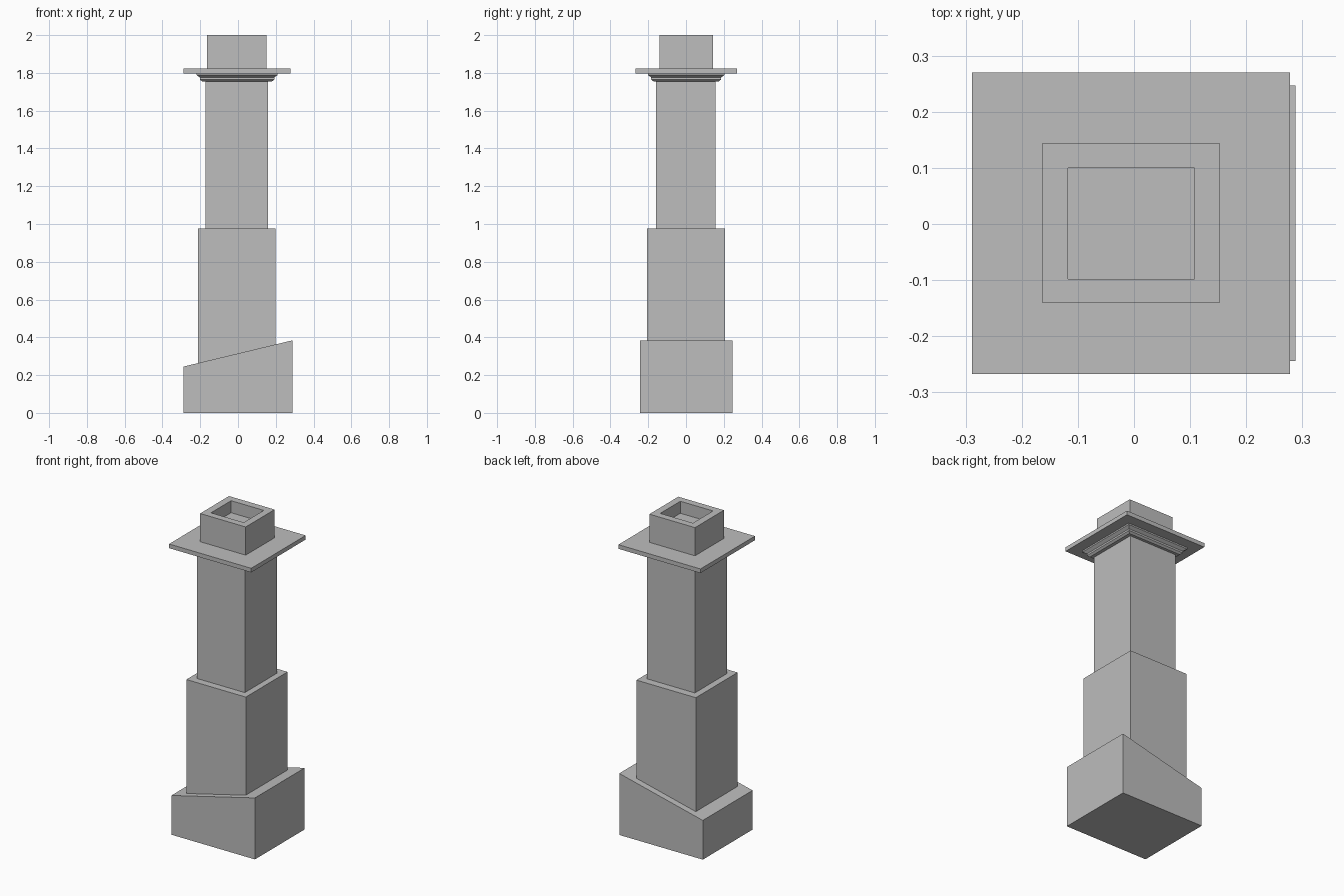
import bpy
import bmesh

cube = bpy.data.objects.get("Cube")
if cube:
    bpy.data.objects.remove(cube, do_unlink=True)

stone = bpy.data.materials.new("grey stone")
stone.use_nodes = True
GREY = (0.51, 0.51, 0.51, 1)
stone.diffuse_color = GREY
stone.node_tree.nodes["Principled BSDF"].inputs["Base Color"].default_value = GREY


def stack(name, rings):
    """Closed solid from rectangles (x0, x1, y0, y1, z), joined bottom to top."""
    bm = bmesh.new()
    loops = []
    for x0, x1, y0, y1, z in rings:
        loops.append([bm.verts.new((x, y, z)) for x, y in
                      ((x0, y0), (x1, y0), (x1, y1), (x0, y1))])
    for low, high in zip(loops, loops[1:]):
        for i in range(4):
            j = (i + 1) % 4
            bm.faces.new((low[i], low[j], high[j], high[i]))
    bm.faces.new(loops[0][::-1])
    bm.faces.new(loops[-1])
    bmesh.ops.recalc_face_normals(bm, faces=bm.faces)
    mesh = bpy.data.meshes.new(name)
    bm.to_mesh(mesh)
    bm.free()
    mesh.materials.append(stone)
    obj = bpy.data.objects.new(name, mesh)
    bpy.context.collection.objects.link(obj)
    return obj


def block(name, x0, x1, y0, y1, z0, z1):
    return stack(name, [(x0, x1, y0, y1, z0), (x0, x1, y0, y1, z1)])


# Base block with a sloping top, rising towards +x
base = block("base", -0.289, 0.288, -0.244, 0.247, 0, 0.245)
for v in base.data.vertices:
    if v.co.z > 0.1 and v.co.x > 0:
        v.co.z = 0.384

# Stepped square shaft
block("lower_shaft", -0.212, 0.198, -0.206, 0.206, 0.2, 0.975)
block("upper_shaft", -0.171, 0.159, -0.16, 0.157, 0.95, 1.8)

# Stepped moulding under the cap
CX, CY = -0.005, 0.001
profile = [(0.185, 1.755), (0.197, 1.765), (0.197, 1.776),
           (0.215, 1.789), (0.215, 1.8)]
stack("cap_moulding", [(CX - r, CX + r, CY - r + 0.012, CY + r - 0.012, z)
                       for r, z in profile])

# Flat cap slab
block("cap_slab", -0.289, 0.278, -0.267, 0.27, 1.798, 1.824)

# Square pot with an open, recessed top
outer = (-0.163, 0.152, -0.141, 0.144)
inner = (-0.118, 0.108, -0.098, 0.1)
stack("chimney_pot", [(*outer, 1.815), (*outer, 2), (*inner, 2), (*inner, 1.925)])
